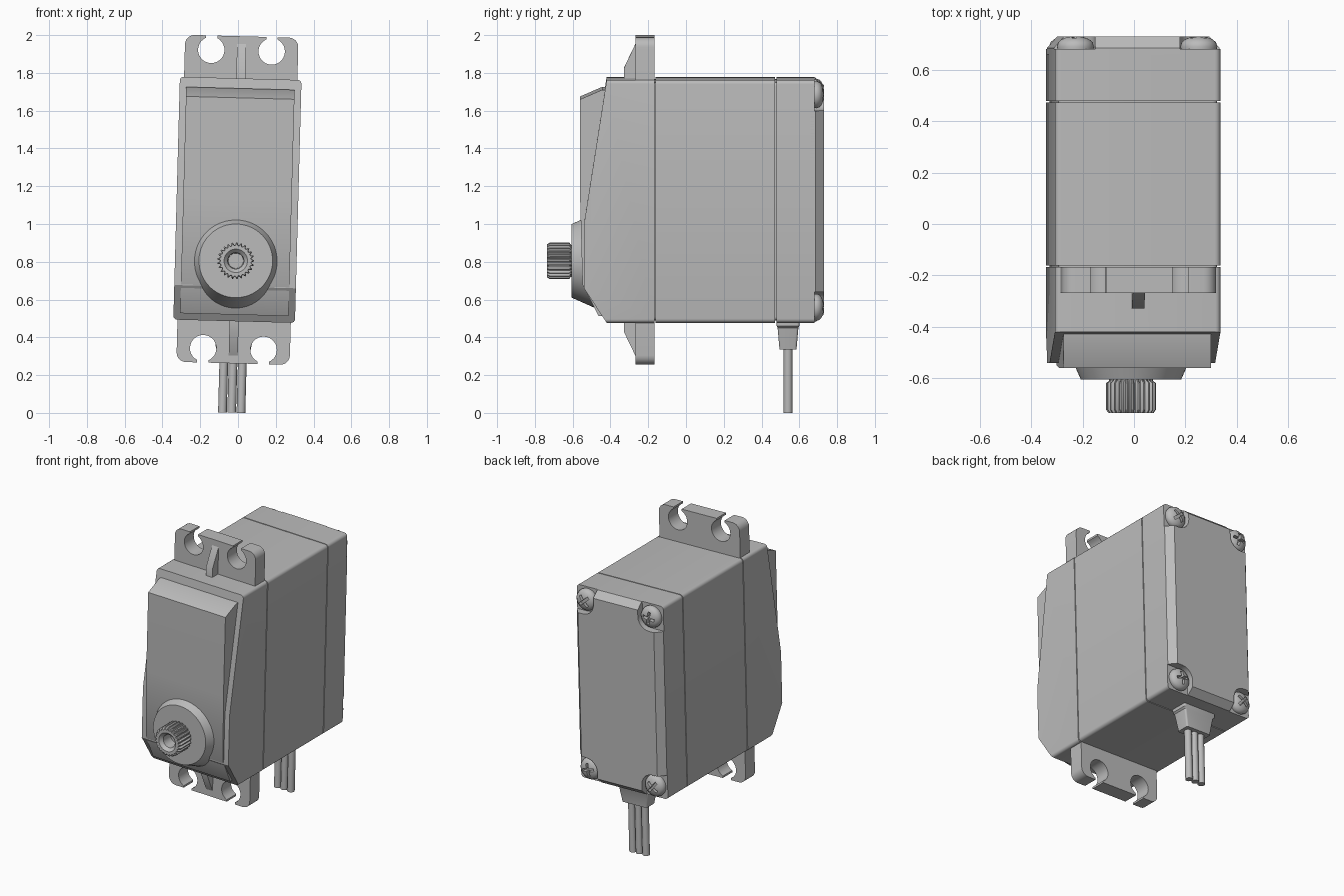
import bpy, bmesh
from math import sin, cos, pi, radians, acos
from mathutils import Matrix, Vector

cube = bpy.data.objects.get("Cube")
if cube:
    bpy.data.objects.remove(cube, do_unlink=True)

grey = bpy.data.materials.new("grey plastic")
grey.use_nodes = True
GREY = (0.5, 0.5, 0.5, 1)
grey.diffuse_color = GREY
grey.node_tree.nodes["Principled BSDF"].inputs["Base Color"].default_value = GREY

parts = []
HX, HZ = 0.322, 0.643          # half width and half height of the case
SEAM_F, SEAM_B, GAP = -0.165, 0.475, 0.003


def loft(name, rings, bevel_test=None, bevel=0.02):
    """Join rings of equal point count and cap both ends."""
    bm = bmesh.new()
    loops = [[bm.verts.new(p) for p in ring] for ring in rings]
    n = len(loops[0])
    for a, b in zip(loops, loops[1:]):
        for i in range(n):
            j = (i + 1) % n
            bm.faces.new((a[i], a[j], b[j], b[i]))
    bm.faces.new(loops[0])
    bm.faces.new(loops[-1])
    bmesh.ops.recalc_face_normals(bm, faces=bm.faces)
    if bevel_test:
        edges = [e for e in bm.edges if bevel_test(*[v.co for v in e.verts])]
        bmesh.ops.bevel(bm, geom=edges, offset=bevel, segments=4,
                        profile=0.5, affect='EDGES')
    mesh = bpy.data.meshes.new(name)
    bm.to_mesh(mesh)
    bm.free()
    mesh.materials.append(grey)
    obj = bpy.data.objects.new(name, mesh)
    bpy.context.collection.objects.link(obj)
    parts.append(obj)
    return obj


def along_x(profile, hx):
    return [[(x, y, z) for y, z in profile] for x in (-hx, hx)]


def facing_y(outline, y):
    return [(x, y, z) for x, z in outline]


def arc(cx, cz, r, a0, a1, n=6):
    return [(cx + r * cos(a0 + (a1 - a0) * i / n), cz + r * sin(a0 + (a1 - a0) * i / n))
            for i in range(n + 1)]


def circle(r, n=48, cx=0, cz=0):
    return arc(cx, cz, r, 0, 2 * pi * (n - 1) / n, n - 1)


def rounded_rect(hx, hz, r):
    pts = []
    for k, (sx, sz) in enumerate([(1, 1), (-1, 1), (-1, -1), (1, -1)]):
        pts += arc(sx * (hx - r), sz * (hz - r), r, k * pi / 2, (k + 1) * pi / 2, 5)
    return pts


# Front case with sloping nose
nose = [(SEAM_F - GAP, HZ), (-0.42, HZ), (-0.54, -0.12),
        (-0.54, -0.46), (-0.42, -HZ), (SEAM_F - GAP, -HZ)]
loft("front_case", along_x(nose, HX),
     lambda a, b: abs(a.x - b.x) < 1e-5 and abs(a.z - b.z) < 1e-5 and abs(a.z) > HZ - 0.01)

# Raised front panel
panel = [(-0.38, 0.59), (-0.445, 0.59), (-0.56, 0.54), (-0.56, 0.0),
         (-0.548, -0.44), (-0.463, -0.608), (-0.38, -0.608)]
loft("front_panel", along_x(panel, 0.287))

# Middle and rear case, with an inner core showing in the seams
outer = rounded_rect(HX, HZ, 0.022)
loft("middle_case", [facing_y(outer, y) for y in (SEAM_F + GAP, SEAM_B - GAP)])
loft("rear_case", [facing_y(outer, y) for y in (SEAM_B + GAP, 0.68)])
core = rounded_rect(HX - 0.012, HZ - 0.012, 0.02)
loft("inner_core", [facing_y(core, y) for y in (-0.3, 0.6)])

# Back cover: notched corners for the screws, chamfered outer rim
quarter = [(HX, 0.48)] + arc(0.245, 0.56, 0.08, 1.5 * pi, pi) + [(0.165, HZ)]
cover = (quarter + [(-x, z) for x, z in reversed(quarter)]
         + [(-x, -z) for x, z in quarter] + [(x, -z) for x, z in reversed(quarter)])


def clamp(v, m):
    return max(-m, min(m, v))


inset = [(clamp(x, HX - 0.04), clamp(z, HZ - 0.04)) for x, z in cover]
loft("back_cover", [facing_y(cover, 0.66), facing_y(cover, 0.685), facing_y(inset, 0.73)])

# Screws with cross recess
dome = [(0.068, 0.67), (0.072, 0.69), (0.067, 0.706), (0.054, 0.718),
        (0.034, 0.726), (0.012, 0.73)]
screw = loft("screw", [facing_y(circle(r, 32), y) for r, y in dome])
A, B = 0.042, 0.009
arm = [(A, -B), (A, B), (B, B)]
cross = [p for k in range(4) for p in
         [(x * cos(k * pi / 2) - z * sin(k * pi / 2), x * sin(k * pi / 2) + z * cos(k * pi / 2))
          for x, z in arm]]
cutter = loft("cross_cutter", [facing_y(cross, y) for y in (0.70, 0.76)])
cutter.hide_render = True
mod = screw.modifiers.new("cross", 'BOOLEAN')
mod.object = cutter
mod.solver = 'EXACT'
bpy.context.view_layer.update()
cut = bpy.data.meshes.new_from_object(
    screw.evaluated_get(bpy.context.evaluated_depsgraph_get()))
for old in (screw, cutter):
    parts.remove(old)
    bpy.data.objects.remove(old, do_unlink=True)
for side, sx in (("left", 1), ("right", -1)):
    for level, sz in (("upper", 1), ("lower", -1)):
        mesh = cut.copy()
        turn = Matrix.Rotation(radians(25 * sx + 15 * sz), 4, 'Y')
        mesh.transform(Matrix.Translation(Vector((sx * 0.24, 0, sz * 0.563))) @ turn)
        obj = bpy.data.objects.new(f"{level}_{side}_screw", mesh)
        bpy.context.collection.objects.link(obj)
        parts.append(obj)

# Mounting tabs with open slots, and their ribs
TOP, R, SLOT = 0.866, 0.07, 0.03
a = acos(SLOT / R)
half = ([(0.16 - SLOT, TOP)] + arc(0.16, 0.79, R, pi - a, 2 * pi + a, 24)
        + [(0.16 + SLOT, TOP)] + arc(0.25, TOP - 0.05, 0.05, pi / 2, 0) + [(0.30, 0.60)])
tab = half + [(-x, z) for x, z in reversed(half)]
rib = [(-0.25, 0.62), (-0.328, 0.62), (-0.328, 0.70), (-0.268, 0.825), (-0.25, 0.825)]
for level, s in (("upper", 1), ("lower", -1)):
    flipped = [(x, s * z) for x, z in tab]
    loft(level + "_mounting_tab", [facing_y(flipped, y) for y in (-0.268, SEAM_F - GAP)])
    loft(level + "_tab_rib", along_x([(y, s * z) for y, z in rib], 0.024))

# Output boss and splined shaft
AXIS = -0.323
loft("output_boss", [facing_y(circle(r, 64, 0, AXIS), y)
                     for r, y in ((0.255, -0.47), (0.215, -0.56), (0.195, -0.605))])
TEETH = 25


def gear(r, depth):
    pts = []
    for i in range(TEETH * 4):
        t = 2 * pi * i / (TEETH * 4)
        rr = r if i % 4 < 2 else r - depth
        pts.append((rr * cos(t), AXIS + rr * sin(t)))
    return pts


shaft = [(0.085, 0.004, -0.59), (0.085, 0.004, -0.61), (0.097, 0.013, -0.618),
         (0.097, 0.013, -0.722), (0.088, 0.008, -0.735), (0.062, 0, -0.735),
         (0.043, 0, -0.715), (0.04, 0, -0.64)]
loft("splined_shaft", [facing_y(gear(r, d), y) for r, d, y in shaft])

# Cable strain relief and three wires
relief = [(0.122, 0.06, -0.62), (0.122, 0.06, -0.665), (0.112, 0.055, -0.675),
          (0.092, 0.045, -0.79)]
loft("cable_relief", [[(x, 0.54 + y, z) for x, y in rounded_rect(hx, hy, 0.012)]
                      for hx, hy, z in relief])
for name, x in (("left", 0.049), ("middle", 0), ("right", -0.049)):
    loft(name + "_wire", [[(px, 0.54 + py, z) for px, py in circle(0.023, 20, x)]
                          for z in (-0.77, -1.127)])

# The whole unit leans slightly sideways
lean = Matrix.Translation(Vector((-0.003, 0, 1.128))) @ Matrix.Rotation(radians(1.55), 4, 'Y')
bpy.ops.object.select_all(action='DESELECT')
for obj in parts:
    obj.matrix_world = lean
    obj.select_set(True)
bpy.context.view_layer.objects.active = parts[0]
bpy.ops.object.shade_smooth_by_angle(angle=radians(30))
